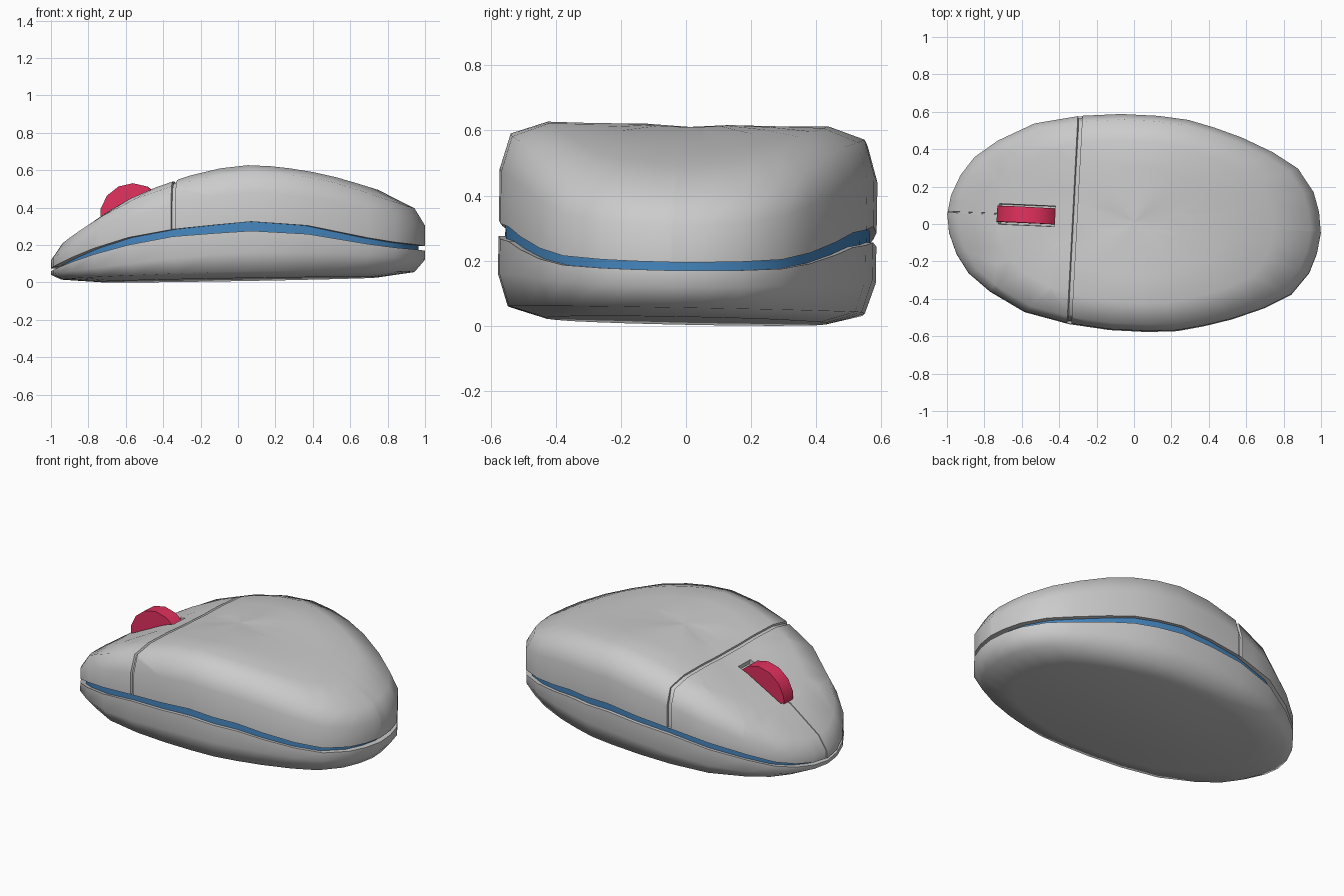
import bpy, bmesh
from math import radians, pi
from mathutils import Vector, Matrix

if "Cube" in bpy.data.objects:
    bpy.data.objects.remove(bpy.data.objects["Cube"])

TILT = (radians(-1), 0, radians(-3))
YC = 0.01          # centre line of wheel and button crease

# Half of the plan outline (x, half width)
HALF = [(-1, 0), (-.985, .1), (-.94, .21), (-.87, .31), (-.75, .403), (-.56, .503),
        (-.32, .555), (-.1, .576), (.1, .576), (.26, .563), (.4, .53), (.55, .485),
        (.72, .416), (.86, .336), (.95, .215), (.985, .11), (1, 0)]
OUTLINE = [(x, -y) for x, y in HALF] + [(x, y) for x, y in HALF[-2:0:-1]]

# Height profiles along x
TOP = [(-.75, .34), (-.57, .44), (-.34, .535), (-.12, .597), (.08, .62), (.24, .612),
       (.4, .588), (.56, .553), (.75, .495)]
SEAM_UP = [(-1, .075), (-.8, .16), (-.6, .225), (-.3, .278), (.1, .315), (.4, .295), (.8, .215), (1, .195)]
SEAM_LOW = [(-1, .06), (-.8, .13), (-.6, .185), (-.3, .24), (.1, .266), (.4, .25), (.8, .185), (1, .17)]
SIDE = [(-1, .17), (-.5, .42), (0, .52), (.5, .5), (1, .37)]
SHOULDER = [(-1, .48), (-.5, .8), (0, .88), (.5, .85), (1, .67)]
LOW_SIDE = [(-1, .04), (-.5, .1), (0, .15), (.5, .15), (1, .12)]
LOW_EDGE = [(-1, .015), (0, .05), (1, .056)]


def at(table, x):
    for (x0, a), (x1, b) in zip(table, table[1:]):
        if x <= x1:
            return a + (b - a) * (max(x, x0) - x0) / (x1 - x0)
    return table[-1][1]


def up(frac):
    """Height a fraction of the way from the seam to the top surface."""
    return lambda x: at(SEAM_UP, x) + at(frac, x) * (at(TOP, .75 * x) - at(SEAM_UP, x))


def prof(table, s=1):
    return lambda x: at(table, x * s)


def loft(rings):
    """Stack scaled copies of the outline: (scale, height function)."""
    bm = bmesh.new()
    loops = [[bm.verts.new((x * s, y * s, h(x))) for x, y in OUTLINE] for s, h in rings]
    n = len(OUTLINE)
    for a, b in zip(loops, loops[1:]):
        for i in range(n):
            j = (i + 1) % n
            bm.faces.new((a[i], a[j], b[j], b[i]))
    return bm, loops


def finish(bm, name, color=None, angle=65):
    me = bpy.data.meshes.new(name)
    bm.to_mesh(me)
    bm.free()
    ob = bpy.data.objects.new(name, me)
    bpy.context.collection.objects.link(ob)
    ob.rotation_euler = TILT
    if color:
        mat = bpy.data.materials.new(name + "_colour")
        mat.diffuse_color = color
        mat.use_nodes = True
        mat.node_tree.nodes["Principled BSDF"].inputs["Base Color"].default_value = mat.diffuse_color
        me.materials.append(mat)
    bpy.ops.object.select_all(action='DESELECT')
    ob.select_set(True)
    bpy.context.view_layer.objects.active = ob
    bpy.ops.object.shade_smooth_by_angle(angle=radians(angle))
    return ob


def engrave(bm, x0, x1, y0, y1, depth, rim):
    """Cut a rectangle (in plan) into the surface and sink it."""
    cuts = [((x0, 0, 0), (1, 0, 0)), ((x1, 0, 0), (1, 0, 0)),
            ((0, y0, 0), (0, 1, 0)), ((0, y1, 0), (0, 1, 0))]
    for co, no in cuts:
        if max(map(abs, co)) < 2:
            bmesh.ops.bisect_plane(bm, geom=bm.verts[:] + bm.edges[:] + bm.faces[:],
                                   dist=1e-5, plane_co=co, plane_no=no)
    bm.normal_update()
    picked = []
    for f in bm.faces:
        c = f.calc_center_median()
        if x0 < c.x < x1 and y0 < c.y < y1 and f.normal.z > -.3:
            picked.append(f)
    bmesh.ops.inset_region(bm, faces=picked, thickness=rim, depth=-depth, use_even_offset=True)


# Lower shell with flat base
bm, loops = loft([(.75, lambda x: .015 + .0128 * x), (.945, prof(LOW_EDGE)), (1, prof(LOW_SIDE)),
                  (1, prof(SEAM_LOW)), (.955, prof(SEAM_LOW))])
bm.faces.new(loops[0][::-1])
finish(bm, "lower_shell")

# Blue band recessed in the seam
bm, _ = loft([(.965, lambda x: at(SEAM_LOW, x) - .01), (.965, lambda x: at(SEAM_UP, x) + .01)])
finish(bm, "accent_band", (.06, .24, .52, 1))

# Upper shell with palm rest and buttons
bm, loops = loft([(.955, prof(SEAM_UP)), (1, prof(SEAM_UP)), (1, up(SIDE)), (.945, up(SHOULDER)),
                  (.75, prof(TOP, .75)), (.5, prof(TOP, .5)), (.25, prof(TOP, .25))])
pole = bm.verts.new((0, 0, at(TOP, 0)))
inner = loops[-1]
for i in range(len(inner)):
    bm.faces.new((inner[i], inner[(i + 1) % len(inner)], pole))
engrave(bm, -.33, -.306, -2, 2, .012, .002)                    # button split
engrave(bm, -.725, -.425, YC - .055, YC + .055, .03, .002)     # wheel slot
engrave(bm, -2, -.726, YC - .003, YC + .003, .005, .0005)      # crease between buttons
finish(bm, "upper_shell")

# Scroll wheel
bm = bmesh.new()
bmesh.ops.create_cone(bm, cap_ends=True, segments=14, radius1=.177, radius2=.177, depth=.085,
                      matrix=Matrix.Translation((-.562, YC, .353)) @ Matrix.Rotation(pi / 2, 4, 'X'))
finish(bm, "scroll_wheel", (.75, .03, .11, 1), 30)
